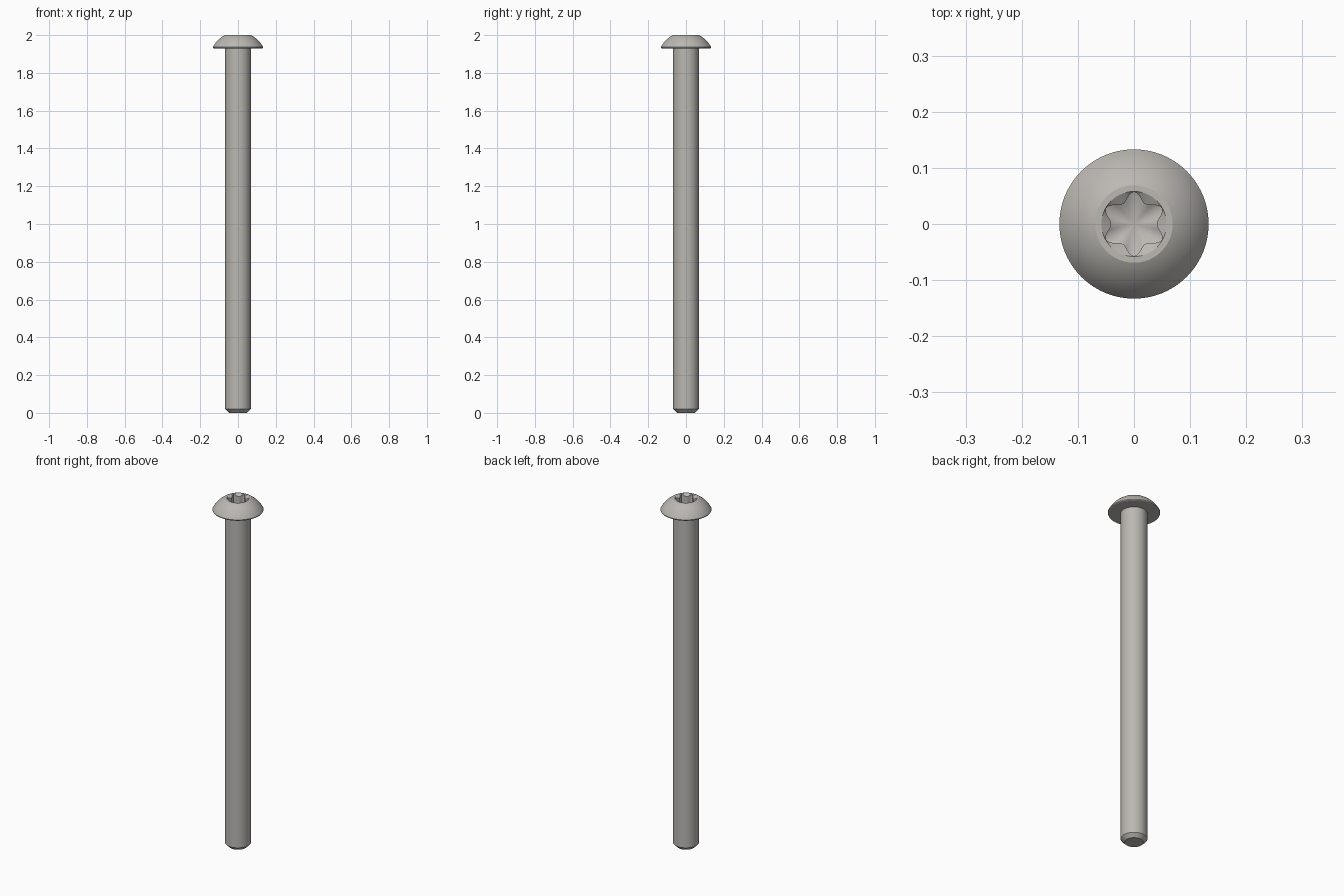
import bpy, bmesh, math

if "Cube" in bpy.data.objects:
    bpy.data.objects.remove(bpy.data.objects["Cube"])

SEG = 96
steel = bpy.data.materials.new("brushed_steel_grey")
steel.diffuse_color = (0.50, 0.48, 0.45, 1)
steel.use_nodes = True
steel.node_tree.nodes["Principled BSDF"].inputs["Base Color"].default_value = steel.diffuse_color


def lathe(name, rings):
    """Skin rings of (radius, z); either may be a function of the angle. Radius 0 is a pole."""
    bm = bmesh.new()
    loops = []
    for r, z in rings:
        if r == 0:
            loops.append([bm.verts.new((0, 0, z))])
            continue
        loop = []
        for i in range(SEG):
            a = 2 * math.pi * i / SEG
            rr = r(a) if callable(r) else r
            zz = z(a) if callable(z) else z
            loop.append(bm.verts.new((rr * math.cos(a), rr * math.sin(a), zz)))
        loops.append(loop)
    for lo, hi in zip(loops, loops[1:]):
        for i in range(SEG):
            j = (i + 1) % SEG
            if len(lo) == 1:
                bm.faces.new((lo[0], hi[j], hi[i]))
            elif len(hi) == 1:
                bm.faces.new((lo[i], lo[j], hi[0]))
            else:
                bm.faces.new((lo[i], lo[j], hi[j], hi[i]))
    me = bpy.data.meshes.new(name)
    bm.to_mesh(me)
    bm.free()
    me.materials.append(steel)
    ob = bpy.data.objects.new(name, me)
    bpy.context.collection.objects.link(ob)
    bpy.ops.object.select_all(action='DESELECT')
    ob.select_set(True)
    bpy.context.view_layer.objects.active = ob
    bpy.ops.object.shade_smooth_by_angle(angle=math.radians(25))
    return ob


# six-lobed drive outline, one point towards +y
def star(a):
    return 0.041 + 0.016 * ((1 - math.cos(6 * a)) / 2) ** 1.3


# sloped lead-in between the round rim and the star
def lead_in(a):
    return 1.998 - 0.5 * (0.058 - star(a))


# shank with chamfered tip
lathe("shank", [(0, 0), (0.048, 0), (0.068, 0.02), (0.068, 1.932)])

# domed head: underside, rim, spherical dome, flat top, drive recess
head = [(0.066, 1.93), (0.129, 1.93), (0.132, 1.932), (0.133, 1.937)]
R, zc = 0.15, 1.867
a0, a1 = math.asin(0.133 / R), math.asin(0.069 / R)
for k in range(1, 11):
    t = a0 + (a1 - a0) * k / 10
    head.append((R * math.sin(t), zc + R * math.cos(t)))
head[-1] = (0.069, 2.0)
head += [(0.058, 2.0), (star, lead_in), (star, 1.94), (0, 1.92)]
lathe("button_head", head)
